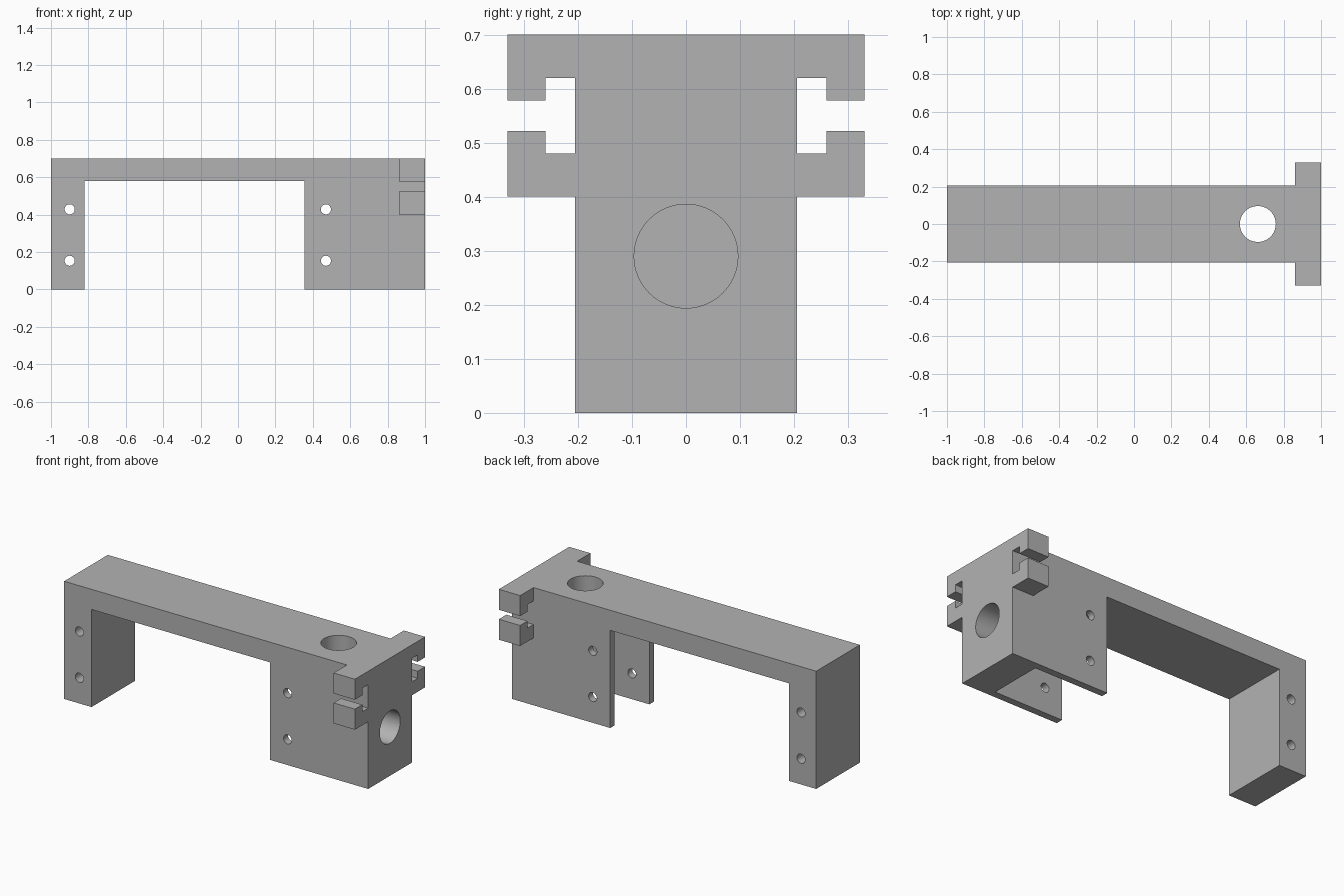
import bpy, bmesh, math
from mathutils import Matrix, Vector

cube = bpy.data.objects.get("Cube")
if cube:
    bpy.data.objects.remove(cube, do_unlink=True)

grey = bpy.data.materials.new("plain grey")
grey.use_nodes = True
colour = (0.45, 0.45, 0.45, 1)
grey.diffuse_color = colour
grey.node_tree.nodes["Principled BSDF"].inputs["Base Color"].default_value = colour


def add_object(name, bm):
    bmesh.ops.recalc_face_normals(bm, faces=bm.faces)
    mesh = bpy.data.meshes.new(name)
    bm.to_mesh(mesh)
    bm.free()
    mesh.materials.append(grey)
    obj = bpy.data.objects.new(name, mesh)
    bpy.context.collection.objects.link(obj)
    return obj


def extrude(name, points, offset):
    bm = bmesh.new()
    face = bm.faces.new([bm.verts.new(p) for p in points])
    grown = bmesh.ops.extrude_face_region(bm, geom=[face])
    moved = [v for v in grown["geom"] if isinstance(v, bmesh.types.BMVert)]
    bmesh.ops.translate(bm, verts=moved, vec=Vector(offset))
    return add_object(name, bm)


def drill(name, centre, axis, radius, depth, segments):
    bm = bmesh.new()
    turn = Vector(axis).to_track_quat("Z", "Y").to_matrix().to_4x4()
    bmesh.ops.create_cone(bm, cap_ends=True, segments=segments, radius1=radius,
                          radius2=radius, depth=depth,
                          matrix=Matrix.Translation(centre) @ turn)
    return add_object(name, bm)


def combine(target, tool, operation):
    mod = target.modifiers.new(tool.name, "BOOLEAN")
    mod.operation, mod.solver, mod.object = operation, "EXACT", tool
    bpy.context.view_layer.objects.active = target
    bpy.ops.object.modifier_apply(modifier=mod.name)
    bpy.data.objects.remove(tool, do_unlink=True)


half, top, under = 0.205, 0.70, 0.58

# Bracket body: narrow leg, bridge and wide housing in one side profile
outline = [(-1, 0), (-0.82, 0), (-0.82, under), (0.355, under),
           (0.355, 0), (1, 0), (1, top), (-1, top)]
bracket = extrude("mounting_bracket", [(x, -half, z) for x, z in outline],
                  (0, 2 * half, 0))

# T-slot lugs on both sides of the housing end
side = [(half, 0.40), (0.33, 0.40), (0.33, 0.522), (0.26, 0.522),
        (0.26, 0.48), (half, 0.48), (half, 0.62), (0.26, 0.62),
        (0.26, 0.578), (0.33, 0.578), (0.33, top), (half, top)]
section = side + [(-y, z) for y, z in reversed(side)]
lugs = extrude("slotted_lugs", [(0.86, y, z) for y, z in section], (0.14, 0, 0))
combine(bracket, lugs, "UNION")

# Housing cavity, open below and towards the bridge
inner = half - 0.042
cavity = extrude("cavity", [(0.3, -inner, -0.1), (0.81, -inner, -0.1),
                            (0.81, inner, -0.1), (0.3, inner, -0.1)],
                 (0, 0, under + 0.1))
combine(bracket, cavity, "DIFFERENCE")

# Large bores through the top and the end wall
combine(bracket, drill("top_bore", (0.662, 0, 0.65), (0, 0, 1), 0.096, 0.3, 64), "DIFFERENCE")
combine(bracket, drill("end_bore", (0.93, 0, 0.29), (1, 0, 0), 0.096, 0.4, 64), "DIFFERENCE")

# Screw holes through the leg and the housing walls
for x in (-0.9, 0.47):
    for z in (0.153, 0.428):
        combine(bracket, drill("screw_hole", (x, 0, z), (0, 1, 0), 0.027, 0.6, 32), "DIFFERENCE")

# Smooth bores with crisp edges
bpy.ops.object.select_all(action="DESELECT")
bracket.select_set(True)
bpy.context.view_layer.objects.active = bracket
bpy.ops.object.shade_smooth_by_angle(angle=math.radians(30))
